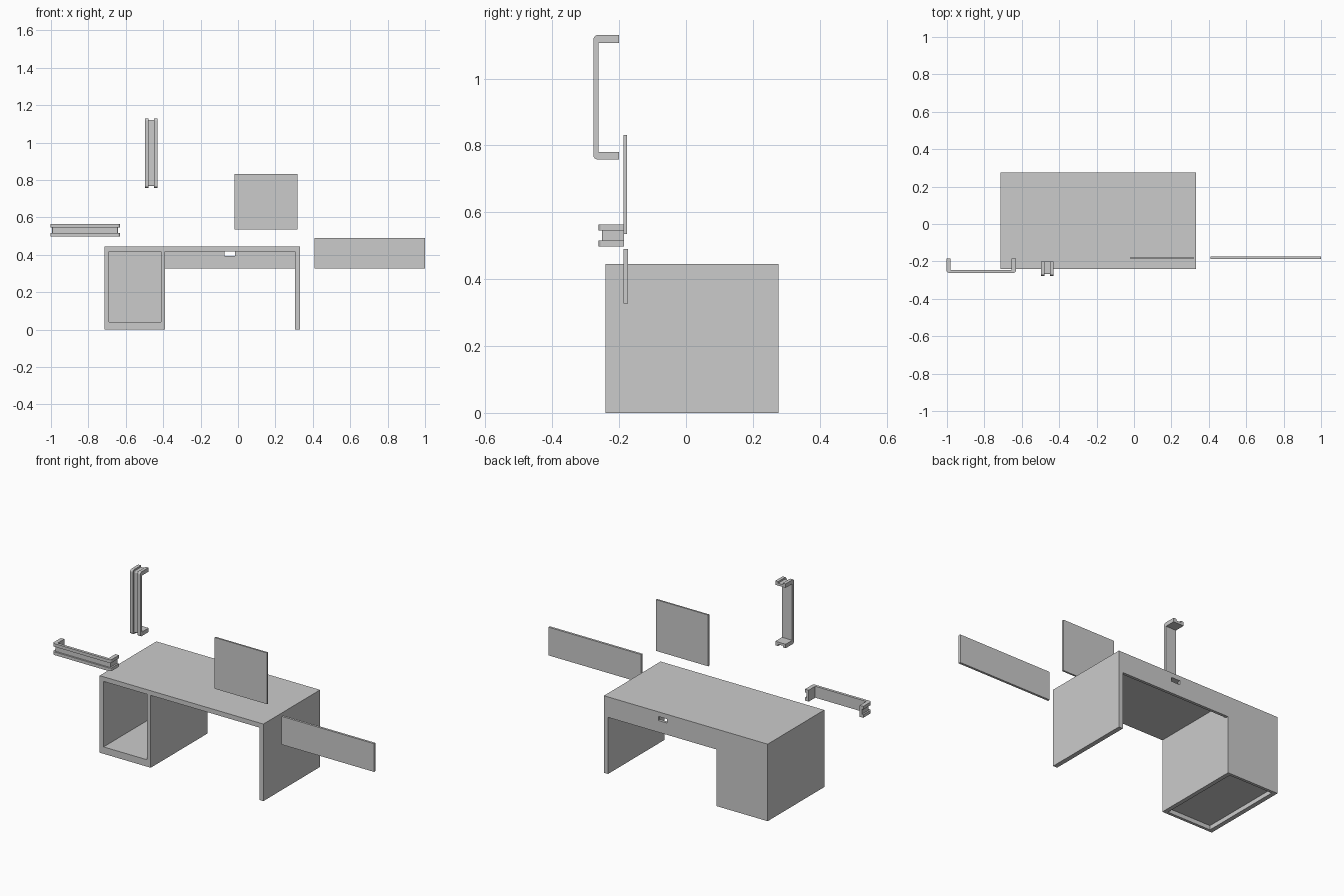
import bpy, bmesh, math
from mathutils import Vector

if "Cube" in bpy.data.objects:
    bpy.data.objects.remove(bpy.data.objects["Cube"])


def box(name, x, y, z):
    """Box from its extents on each axis."""
    bm = bmesh.new()
    bmesh.ops.create_cube(bm, size=1)
    for v in bm.verts:
        v.co = [r[0] + (c + 0.5) * (r[1] - r[0]) for c, r in zip(v.co, (x, y, z))]
    return finish(name, bm)


def finish(name, bm):
    bmesh.ops.recalc_face_normals(bm, faces=bm.faces)
    mesh = bpy.data.meshes.new(name)
    bm.to_mesh(mesh)
    bm.free()
    ob = bpy.data.objects.new(name, mesh)
    bpy.context.collection.objects.link(ob)
    return ob


def prism(bm, profile, w0, w1, place):
    """Extrude a (s, d) outline across the width, mapped to space by place."""
    face = bm.faces.new([bm.verts.new(place(s, d, w0)) for s, d in profile])
    moved = bmesh.ops.extrude_face_region(bm, geom=[face])["geom"]
    shift = Vector(place(0, 0, w1)) - Vector(place(0, 0, w0))
    bmesh.ops.translate(bm, vec=shift,
                        verts=[v for v in moved if isinstance(v, bmesh.types.BMVert)])


# Handle: U-shaped bracket, two raised rails with a recessed web between them
LEN, DEPTH, WIDTH, BAR, FOOT = 0.372, 0.076, 0.066, 0.016, 0.023


def u_profile(inset, radius):
    half = LEN / 2
    s, d = half - inset, inset
    arc = [(s - radius + radius * math.sin(a), d + radius - radius * math.cos(a))
           for a in (math.pi / 2 * i / 6 for i in range(7))]
    right = arc + [(s, DEPTH), (half - FOOT, DEPTH), (half - FOOT, BAR)]
    return right + [(-a, b) for a, b in reversed(right)]


def handle(name, place):
    bm = bmesh.new()
    h, rail = WIDTH / 2, 0.018
    prism(bm, u_profile(0, 0.013), -h, -h + rail, place)
    prism(bm, u_profile(0, 0.013), h - rail, h, place)
    prism(bm, u_profile(0.0095, 0.005), -h + rail, h - rail, place)
    finish(name, bm)


handle("door_handle", lambda s, d, w: (-0.463 + w, -0.277 + d, 0.944 + s))
handle("drawer_handle", lambda s, d, w: (-0.817 + s, -0.261 + d, 0.531 + w))

# Loose front panels
box("door_panel", (-0.018, 0.317), (-0.187, -0.177), (0.535, 0.831))
box("drawer_panel", (0.41, 1.0), (-0.187, -0.174), (0.327, 0.490))

# Desk top and right leg
YF, YB, T = -0.241, 0.276, 0.016
UNDER = 0.418
box("desk_top", (-0.715, 0.331), (YF, YB), (UNDER, 0.445))
box("right_leg", (0.305, 0.331), (YF, YB), (0, UNDER))

# Open-fronted cabinet with a raised floor
box("cabinet_outer_side", (-0.715, -0.690), (YF, YB), (0, UNDER))
box("cabinet_inner_side", (-0.413, -0.389), (YF, YB), (0, UNDER))
box("cabinet_back", (-0.690, -0.413), (YB - T, YB), (0, UNDER))
box("cabinet_kick_board", (-0.690, -0.413), (YF, YF + T), (0, 0.04))
box("cabinet_floor", (-0.690, -0.413), (YF + T, YB - T), (0.024, 0.04))

# Rear modesty panel with a cable notch under the top
notch = (-0.071, -0.017)
profile = [(-0.389, 0.327), (0.305, 0.327), (0.305, UNDER), (notch[1], UNDER),
           (notch[1], 0.395), (notch[0], 0.395), (notch[0], UNDER), (-0.389, UNDER)]
bm = bmesh.new()
prism(bm, profile, YB - T, YB, lambda s, d, w: (s, w, d))
finish("modesty_panel", bm)
